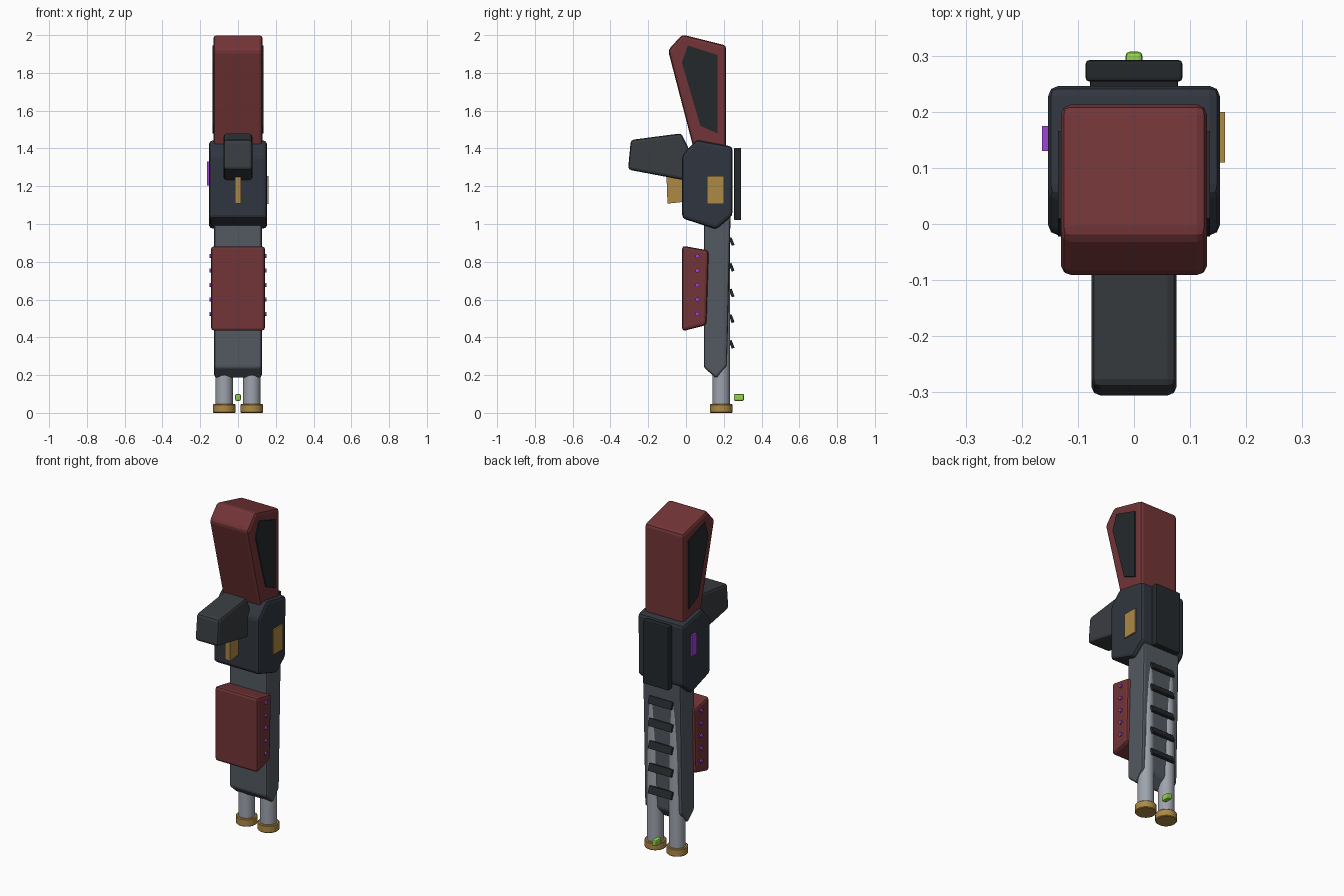
import bpy, bmesh
from math import radians
from mathutils import Matrix

if "Cube" in bpy.data.objects:
    bpy.data.objects.remove(bpy.data.objects["Cube"])


def mat(name, r, g, b):
    m = bpy.data.materials.new(name)
    m.diffuse_color = (r, g, b, 1)
    m.use_nodes = True
    m.node_tree.nodes["Principled BSDF"].inputs["Base Color"].default_value = m.diffuse_color
    return m


RED = mat("dark_red", 0.17, 0.035, 0.038)
BLUEBLACK = mat("blue_black", 0.03, 0.037, 0.05)
BLACK = mat("black", 0.018, 0.022, 0.025)
CHARCOAL = mat("charcoal", 0.042, 0.047, 0.052)
STEEL = mat("steel", 0.085, 0.1, 0.12)
SILVER = mat("silver", 0.34, 0.37, 0.42)
GOLD = mat("gold", 0.42, 0.25, 0.06)
PURPLE = mat("purple", 0.35, 0.06, 0.68)
GREEN = mat("green", 0.3, 0.66, 0.07)


def finish(name, bm, material, bevel=0.0, segments=2):
    bmesh.ops.recalc_face_normals(bm, faces=bm.faces[:])
    mesh = bpy.data.meshes.new(name)
    bm.to_mesh(mesh)
    bm.free()
    mesh.materials.append(material)
    ob = bpy.data.objects.new(name, mesh)
    bpy.context.collection.objects.link(ob)
    if bevel:
        mod = ob.modifiers.new("bevel", 'BEVEL')
        mod.width = bevel
        mod.segments = segments
        mod.limit_method = 'ANGLE'
        mod.angle_limit = radians(25)
    return ob


def slab(name, profile, x0, x1, material, bevel=0.0):
    """Extrude a (y, z) side profile from x0 to x1."""
    bm = bmesh.new()
    face = bm.faces.new([bm.verts.new((x0, y, z)) for y, z in profile])
    ext = bmesh.ops.extrude_face_region(bm, geom=[face])
    verts = [v for v in ext["geom"] if isinstance(v, bmesh.types.BMVert)]
    bmesh.ops.translate(bm, verts=verts, vec=(x1 - x0, 0, 0))
    return finish(name, bm, material, bevel)


def box(name, lo, hi, material, bevel=0.0):
    (x0, y0, z0), (x1, y1, z1) = lo, hi
    return slab(name, [(y0, z0), (y1, z0), (y1, z1), (y0, z1)], x0, x1, material, bevel)


def cylinder(name, loc, r, depth, material, axis='Z', sides=24, bevel=0.0):
    rot = Matrix.Rotation(radians(90), 4, 'Y') if axis == 'X' else Matrix()
    bm = bmesh.new()
    bmesh.ops.create_cone(bm, cap_ends=True, segments=sides, radius1=r, radius2=r,
                          depth=depth, matrix=Matrix.Translation(loc) @ rot)
    ob = finish(name, bm, material, bevel, 1)
    bpy.context.view_layer.objects.active = ob
    ob.select_set(True)
    bpy.ops.object.shade_smooth_by_angle(angle=radians(30))
    ob.select_set(False)
    return ob


# Shoulder stock with dark side panels
slab("stock", [(-0.095, 1.92), (-0.02, 2.003), (0.213, 1.945), (0.213, 1.40), (0.04, 1.40)],
     -0.13, 0.13, RED, 0.018)
slab("stock_side_panels", [(-0.022, 1.855), (0.01, 1.945), (0.166, 1.895), (0.166, 1.48),
                           (0.076, 1.52)], -0.135, 0.135, BLACK)

# Receiver body and its plates
slab("receiver", [(-0.02, 1.365), (0.055, 1.445), (0.246, 1.41), (0.246, 1.045),
                  (0.16, 0.972), (-0.02, 1.03)], -0.153, 0.153, BLUEBLACK, 0.018)
box("top_plate", (-0.086, 0.254, 1.02), (0.086, 0.292, 1.403), BLACK, 0.006)
box("side_badge", (0.145, 0.11, 1.105), (0.162, 0.2, 1.255), GOLD)
box("side_light", (-0.164, 0.13, 1.205), (-0.145, 0.175, 1.33), PURPLE)

# Pistol grip and trigger
slab("grip", [(-0.307, 1.288), (-0.292, 1.445), (-0.025, 1.48), (0.015, 1.40), (0.01, 1.228)],
     -0.076, 0.076, CHARCOAL, 0.016)
slab("trigger", [(-0.104, 1.27), (-0.098, 1.108), (0.0, 1.118), (0.0, 1.27)],
     -0.017, 0.017, GOLD)

# Barrel housing
slab("barrel_housing", [(0.095, 1.05), (0.095, 0.24), (0.16, 0.183), (0.217, 0.25),
                        (0.236, 1.05)], -0.126, 0.126, STEEL, 0.012)

# Twin barrels with muzzle rings
for side, s in (("left", -1), ("right", 1)):
    cylinder(f"barrel_{side}", (s * 0.073, 0.187, 0.515), 0.046, 0.99, SILVER)
    cylinder(f"muzzle_ring_{side}", (s * 0.073, 0.187, 0.023), 0.06, 0.046, GOLD, bevel=0.004)

# Pump handle with light studs along both sides
slab("pump", [(-0.02, 0.885), (0.12, 0.86), (0.108, 0.465), (-0.02, 0.432)],
     -0.143, 0.143, RED, 0.016)
for i in range(5):
    cylinder(f"pump_studs_{i + 1}", (0, 0.06, 0.83 - i * 0.0765), 0.011, 0.304, PURPLE,
             axis='X', sides=12)

# Slanted cooling slats on the barrel rib
for i in range(5):
    z = 0.907 - i * 0.136
    slab(f"rib_slat_{i + 1}", [(0.226, z + 0.019), (0.241, z + 0.023), (0.257, z - 0.018),
                               (0.242, z - 0.023)], -0.078, 0.078, BLACK, 0.002)

# Front sight bead
box("sight_bead", (-0.015, 0.253, 0.064), (0.015, 0.307, 0.1), GREEN, 0.007)
